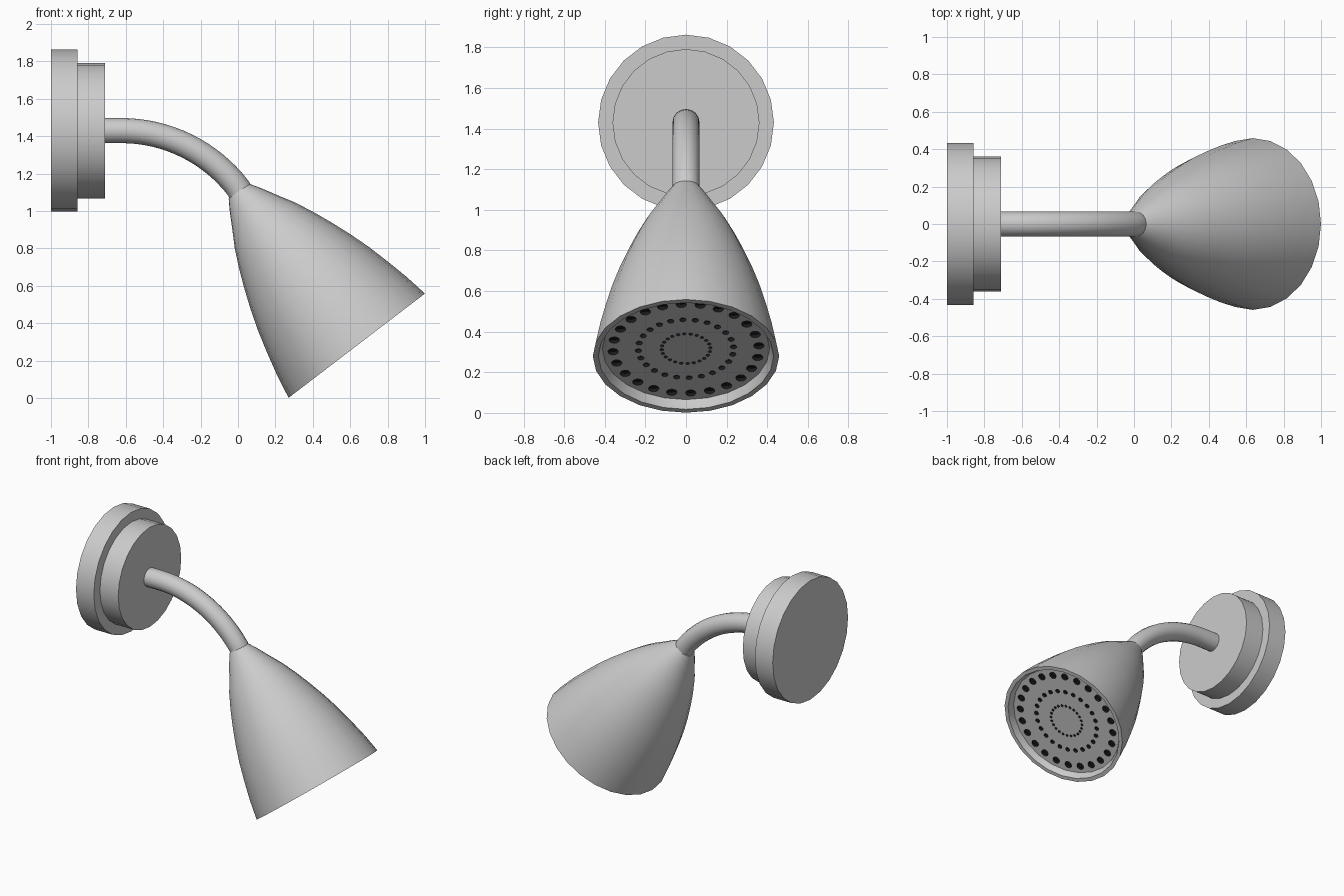
import bpy, bmesh, math
from mathutils import Vector, Matrix

if "Cube" in bpy.data.objects:
    bpy.data.objects.remove(bpy.data.objects["Cube"])

Y = Vector((0, 1, 0))
WALL = Vector((-1, 0, 1.43))           # centre of the wall plate
PIPE_R = 0.067
TILT = math.radians(52.6)              # downward tilt of the head
AXIS = Vector((math.cos(TILT), 0, -math.sin(TILT)))
HEAD_LEN = 1.04
NECK = Vector((0.635, 0, 0.28)) - AXIS * HEAD_LEN


def lathe(bm, origin, axis, profile, sides):
    """Closed solid of revolution; profile = (distance along axis, radius)."""
    side = Y.cross(axis)
    rings = []
    for t, r in profile:
        ring = []
        for i in range(sides):
            a = 2 * math.pi * i / sides
            ring.append(bm.verts.new(origin + axis * t
                        + side * (r * math.cos(a)) + Y * (r * math.sin(a))))
        rings.append(ring)
    for a, b in zip(rings, rings[1:]):
        for i in range(sides):
            j = (i + 1) % sides
            bm.faces.new((a[i], a[j], b[j], b[i]))
    bm.faces.new(rings[0])
    bm.faces.new(rings[-1])


def finish(bm, name):
    bmesh.ops.recalc_face_normals(bm, faces=bm.faces)
    me = bpy.data.meshes.new(name)
    bm.to_mesh(me)
    bm.free()
    ob = bpy.data.objects.new(name, me)
    bpy.context.collection.objects.link(ob)
    return ob


def smooth(ob, angle=35):
    bpy.ops.object.select_all(action='DESELECT')
    ob.select_set(True)
    bpy.context.view_layer.objects.active = ob
    bpy.ops.object.shade_smooth_by_angle(angle=math.radians(angle))


def lathe_object(name, origin, axis, profile, sides=24):
    bm = bmesh.new()
    lathe(bm, origin, axis, profile, sides)
    return finish(bm, name)


# Stepped wall plate
wall_plate = lathe_object("wall_plate", WALL, Vector((1, 0, 0)),
                          [(0, 0.433), (0.143, 0.433), (0.143, 0.362), (0.29, 0.362)])
smooth(wall_plate)

# Bent pipe: straight start, arc, then into the neck of the head
BEND_R = 0.79
start_x = NECK.x - BEND_R * math.sin(TILT)
path = [Vector((-0.75, 0, WALL.z))]
for k in range(17):
    a = TILT * k / 16
    path.append(Vector((start_x + BEND_R * math.sin(a), 0,
                        WALL.z - BEND_R * (1 - math.cos(a)))))
path.append(NECK + AXIS * 0.03)
curve = bpy.data.curves.new("pipe", 'CURVE')
curve.dimensions = '3D'
curve.bevel_depth = PIPE_R
curve.bevel_resolution = 6
curve.use_fill_caps = True
spline = curve.splines.new('POLY')
spline.points.add(len(path) - 1)
for point, co in zip(spline.points, path):
    point.co = (*co, 1)
spline.use_smooth = True
bpy.context.collection.objects.link(bpy.data.objects.new("pipe", curve))

# Bell-shaped head with a recessed rim
outer = [(0, 0.067), (0.06, 0.105), (0.135, 0.147), (0.23, 0.202), (0.327, 0.248),
         (0.43, 0.291), (0.544, 0.334), (0.66, 0.372), (0.784, 0.405),
         (0.91, 0.435), (HEAD_LEN, 0.459)]
inner = [(HEAD_LEN, 0.432), (0.995, 0.413), (0.955, 0.409)]
smooth(lathe_object("shower_head", NECK, AXIS, outer + inner))

# Spray face with three rings of dark nozzle holes
FACE_T = 0.995
face = lathe_object("spray_face", NECK, AXIS, [(FACE_T - 0.03, 0.412), (FACE_T, 0.412)])
grey = bpy.data.materials.new("face_grey")
grey.diffuse_color = (0.8, 0.8, 0.8, 1)
grey.use_nodes = True
grey.node_tree.nodes["Principled BSDF"].inputs["Base Color"].default_value = grey.diffuse_color
dark = bpy.data.materials.new("hole_dark")
dark.diffuse_color = (0.01, 0.01, 0.01, 1)
dark.use_nodes = True
dark.node_tree.nodes["Principled BSDF"].inputs["Base Color"].default_value = dark.diffuse_color
face.data.materials.append(grey)

bm = bmesh.new()
for ring_r, hole_r in ((0.36, 0.026), (0.235, 0.016), (0.12, 0.009)):
    for i in range(24):
        a = 2 * math.pi * (i + 0.25) / 24
        offset = Y.cross(AXIS) * (ring_r * math.cos(a)) + Y * (ring_r * math.sin(a))
        lathe(bm, NECK + offset, AXIS,
              [(FACE_T - 0.02, hole_r), (FACE_T + 0.02, hole_r)], 12)
cutter = finish(bm, "nozzle_cutter")
cutter.data.materials.append(dark)
cutter.hide_render = True
cutter.hide_set(True)

cut = face.modifiers.new("nozzle_holes", 'BOOLEAN')
cut.operation = 'DIFFERENCE'
cut.solver = 'EXACT'
cut.material_mode = 'TRANSFER'
cut.object = cutter
